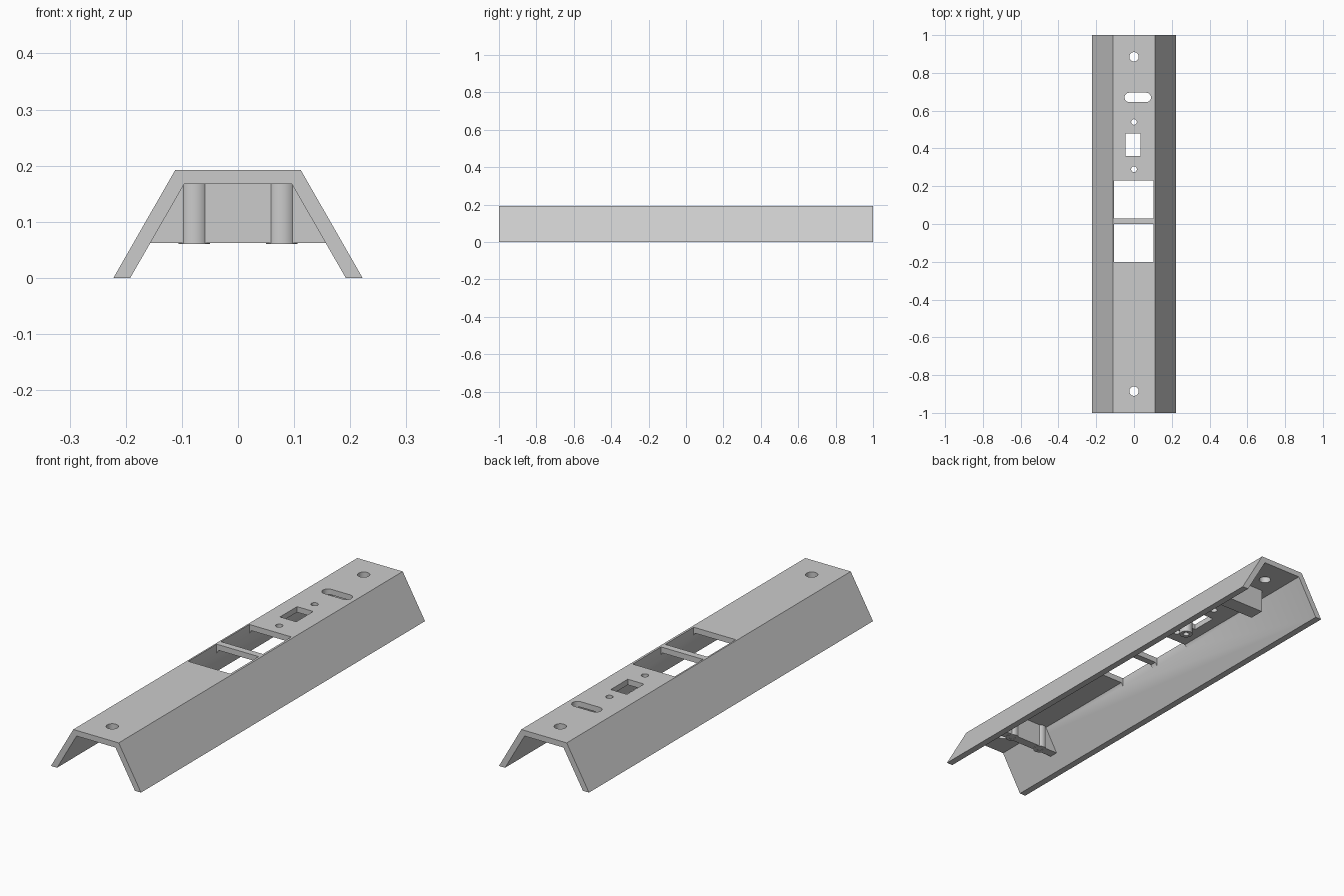
import bpy, bmesh, math
from mathutils import Vector

old = bpy.data.objects.get("Cube")
if old:
    bpy.data.objects.remove(old, do_unlink=True)

grey = bpy.data.materials.new("light_grey")
grey.use_nodes = True
colour = (0.6, 0.6, 0.6, 1)
grey.diffuse_color = colour
grey.node_tree.nodes["Principled BSDF"].inputs["Base Color"].default_value = colour


def prism(bm, outline, low, high, axis):
    """Extrude a 2D outline along y (outline in x, z) or z (outline in x, y)."""
    def place(p, t):
        return Vector((p[0], t, p[1])) if axis == "y" else Vector((p[0], p[1], t))
    face = bm.faces.new([bm.verts.new(place(p, low)) for p in outline])
    grown = bmesh.ops.extrude_face_region(bm, geom=[face])["geom"]
    verts = [g for g in grown if isinstance(g, bmesh.types.BMVert)]
    bmesh.ops.translate(bm, verts=verts, vec=place((0, 0), high - low))


def rect(x0, x1, y0, y1):
    return [(x0, y0), (x1, y0), (x1, y1), (x0, y1)]


def slot(x0, x1, y, r, n=32):
    """Round outline whose centre runs from x0 to x1."""
    pts = []
    for cx, start in ((x1, -0.5), (x0, 0.5)):
        for i in range(n // 2 + 1):
            a = math.pi * (start + i / (n // 2))
            pts.append((cx + r * math.cos(a), y + r * math.sin(a)))
    return pts


def circle(x, y, r, n=32):
    return [(x + r * math.cos(math.tau * i / n), y + r * math.sin(math.tau * i / n))
            for i in range(n)]


def make(name, prisms):
    bm = bmesh.new()
    for p in prisms:
        prism(bm, *p)
    bmesh.ops.recalc_face_normals(bm, faces=bm.faces)
    mesh = bpy.data.meshes.new(name)
    bm.to_mesh(mesh)
    bm.free()
    mesh.materials.append(grey)
    ob = bpy.data.objects.new(name, mesh)
    bpy.context.collection.objects.link(ob)
    return ob


def finish(ob, cuts=()):
    """Cut openings, then smooth the round walls only."""
    bpy.ops.object.select_all(action="DESELECT")
    bpy.context.view_layer.objects.active = ob
    ob.select_set(True)
    if cuts:
        cutter = make("cutter", cuts)
        cutter.hide_render = True
        mod = ob.modifiers.new("openings", "BOOLEAN")
        mod.operation = "DIFFERENCE"
        mod.solver = "EXACT"
        mod.object = cutter
        bpy.ops.object.modifier_apply(modifier=mod.name)
        bpy.data.objects.remove(cutter, do_unlink=True)
    bpy.ops.object.shade_smooth_by_angle(angle=math.radians(30))


# Channel: folded section with a flat top and splayed sides
half = [(0.112, 0.192), (0.222, 0), (0.192, 0), (0.096, 0.167)]
section = half + [(-x, z) for x, z in reversed(half)]
channel = make("channel", [(section, -1, 1, "y")])
openings = [
    circle(0, 0.885, 0.025), circle(0, -0.885, 0.025),      # mounting holes
    circle(0, 0.54, 0.015), circle(0, 0.29, 0.015),         # screw holes
    slot(-0.025, 0.065, 0.67, 0.025),                       # cable slot
    rect(-0.045, 0.035, 0.36, 0.48),                        # small window
    rect(-0.105, 0.102, 0.03, 0.23),                        # large windows
    rect(-0.105, 0.102, -0.2, 0),
]
finish(channel, [(o, 0.1, 0.3, "z") for o in openings])

# Cross wall between the sides near the front
wall = [(-0.161, 0.062), (0.161, 0.062), (0.1, 0.17), (-0.1, 0.17)]
finish(make("cross_wall", [(wall, -0.75, -0.71, "y")]))

# Screw posts hanging from the top, with pilot holes
for name, x, y in (("wall_post_left", 0.078, -0.73),
                   ("wall_post_right", -0.078, -0.73),
                   ("window_post", 0.078, 0.445)):
    post = make(name, [(circle(x, y, 0.028), 0.06, 0.172, "z")])
    finish(post, [(circle(x, y, 0.013), 0.03, 0.15, "z")])

# Stop block behind the cable slot, joined to one side
block = [(-0.05, 0.062), (0.161, 0.062), (0.1, 0.17), (-0.05, 0.17)]
finish(make("stop_block", [(block, 0.735, 0.805, "y")]))
